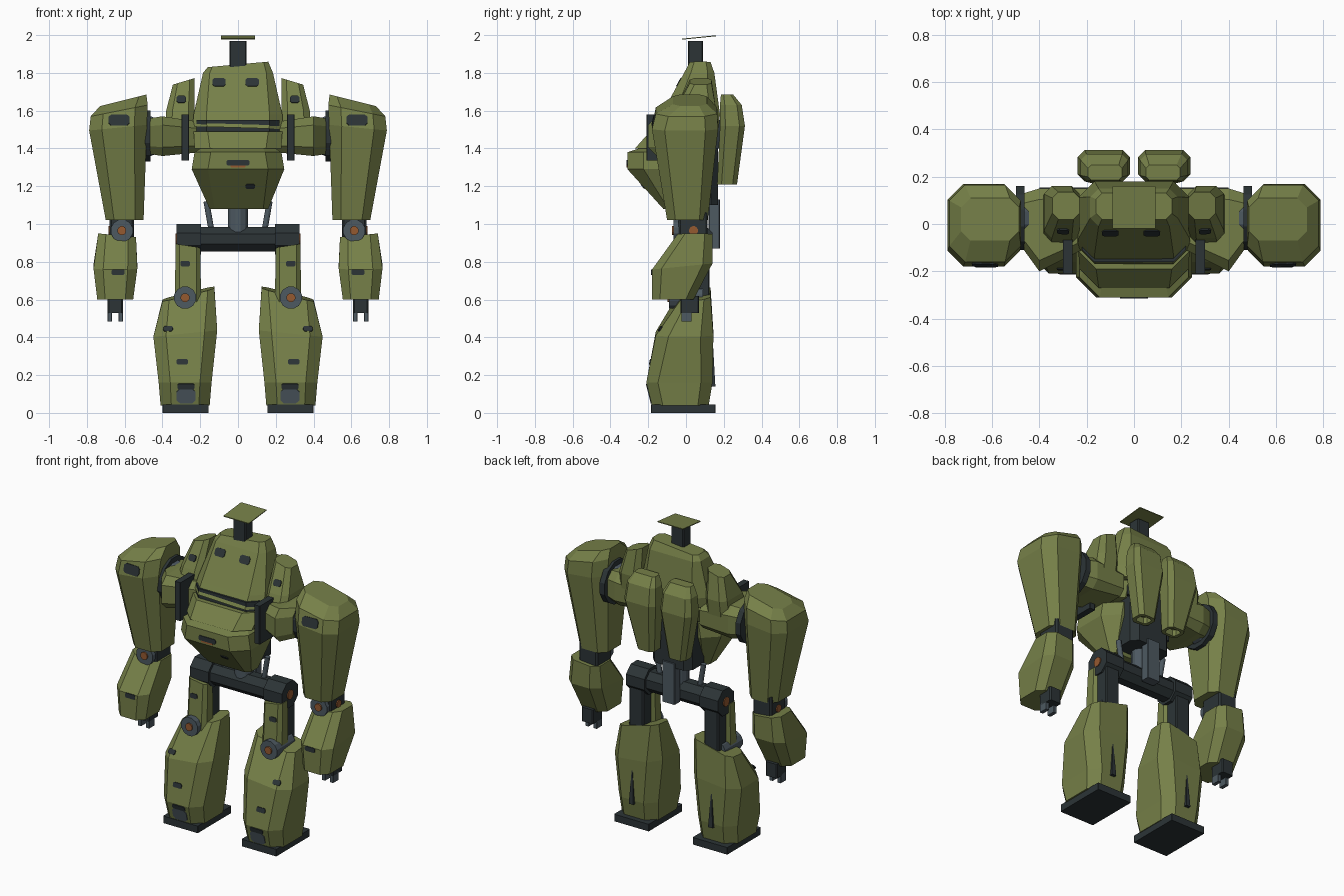
import bpy, bmesh, math
from mathutils import Matrix, Vector
from mathutils.bvhtree import BVHTree

if "Cube" in bpy.data.objects:
    bpy.data.objects.remove(bpy.data.objects["Cube"], do_unlink=True)

RIGHT, BACK, UP = Matrix.Identity(3)


def material(name, *colour):
    mat = bpy.data.materials.new(name)
    mat.use_nodes = True
    mat.diffuse_color = (*colour, 1)
    mat.node_tree.nodes["Principled BSDF"].inputs["Base Color"].default_value = (*colour, 1)
    return mat


olive = material("olive armour", 0.18, 0.215, 0.065)
dark = material("dark frame", 0.025, 0.034, 0.037)
steel = material("blue grey steel", 0.075, 0.1, 0.12)
orange = material("orange joint", 0.3, 0.1, 0.03)


def ring(height, across, along, slope=0, lean=0, bevel=0.22):
    """Rectangle with cut corners; slope and lean tip it sideways and backwards."""
    (left, right), (front, rear) = across, along
    centre = Vector((left + right, front + rear)) / 2
    half = Vector((right - left, rear - front)) / 2
    cut = 2 * bevel * min(half)
    points = []
    for sx, sy in ((-1, -1), (1, -1), (1, 1), (-1, 1)):
        corner = [Vector((sx * (half.x - cut), sy * half.y)), Vector((sx * half.x, sy * (half.y - cut)))]
        if sx * sy > 0:
            corner.reverse()
        for p in corner:
            points.append(Vector((*(centre + p), height + slope * p.x + lean * p.y)))
    # Keep every ring running the same way round
    points.sort(key=lambda p: math.atan2((p.y - centre.y) / half.y, (p.x - centre.x) / half.x))
    return points


def shell(name, *rings, mat=olive, sideways=False):
    """Skin a stack of rings and cap both ends; sideways stacks run along x."""
    bm = bmesh.new()
    loops = [[bm.verts.new(p.zxy if sideways else p) for p in points] for points in rings]
    for low, high in zip(loops, loops[1:]):
        for i in range(len(low)):
            bm.faces.new((low[i - 1], low[i], high[i], high[i - 1]))
    bm.faces.new(loops[0])
    bm.faces.new(loops[-1])
    bmesh.ops.recalc_face_normals(bm, faces=bm.faces)
    mesh = bpy.data.meshes.new(name)
    bm.to_mesh(mesh)
    bm.free()
    mesh.materials.append(mat)
    obj = bpy.data.objects.new(name, mesh)
    bpy.context.collection.objects.link(obj)
    return obj


def block(name, across, along, upright, mat=dark, bevel=0.08):
    return shell(name, *(ring(z, across, along, bevel=bevel) for z in upright), mat=mat)


def rod(name, centre, span, radius, mat=dark, sides=12, flare=1):
    """Prism centred on a point; flare scales its far end."""
    turn = span.to_track_quat('Z', 'Y')
    angles = [math.tau * (i + 0.5) / sides for i in range(sides)]
    circle = [turn @ Vector((math.cos(a), math.sin(a), 0)) * radius for a in angles]
    return shell(name, [centre - span / 2 + p for p in circle],
                 [centre + span / 2 + p * flare for p in circle], mat=mat)


def pivot(name, centre, span, radius, mat=steel):
    """Joint drum with an orange bearing standing slightly out of its end."""
    rod(name, centre, span, radius, mat)
    rod(name + "_bearing", centre + span * 0.05, span, radius * 0.4, orange)


def mark(name, target, x, z, wide=0.05, tall=0.03, mat=dark):
    """Thin plate laid on the front surface of a part."""
    mesh = target.data
    tree = BVHTree.FromPolygons([v.co for v in mesh.vertices], [p.vertices[:] for p in mesh.polygons])
    hit, normal, _, _ = tree.ray_cast(Vector((x, -2, z)), BACK)
    turn = normal.to_track_quat('Z', 'Y')
    across, along = (-wide / 2, wide / 2), (-tall / 2, tall / 2)
    shell(name, *([hit + turn @ p for p in ring(depth, across, along)] for depth in (-0.003, 0.004)), mat=mat)


# Torso: belly, belt and sloping chest
belly = shell("belly", ring(height=1.08, across=(-0.15, 0.16), along=(-0.12, 0)),
              ring(height=1.29, across=(-0.245, 0.245), along=(-0.31, 0.08)),
              ring(height=1.38, across=(-0.23, 0.23), along=(-0.31, 0.08)),
              ring(height=1.4, across=(-0.2, 0.2), along=(-0.25, 0.05)))
shell("belt", ring(height=1.4, across=(-0.23, 0.23), along=(-0.27, 0.1)),
      ring(height=1.49, across=(-0.235, 0.235), along=(-0.19, 0.15)))
block("belt_gap", across=(-0.22, 0.22), along=(-0.16, 0.1), upright=(1.45, 1.55), bevel=0.2)
chest = shell("chest", ring(height=1.51, across=(-0.24, 0.24), along=(-0.17, 0.17), slope=-0.03),
              ring(height=1.58, across=(-0.235, 0.235), along=(-0.13, 0.18)),
              ring(height=1.8, across=(-0.185, 0.185), along=(-0.01, 0.15)),
              ring(height=1.845, across=(-0.16, 0.16), along=(0.02, 0.13), slope=0.09))
block("torso_core", across=(-0.14, 0.14), along=(-0.02, 0.17), upright=(1.1, 1.55), bevel=0.2)
mark("belly_hatch", belly, x=0, z=1.325, wide=0.12)
mark("belly_hatch_light", belly, x=0, z=1.305, wide=0.08, tall=0.01, mat=orange)
mark("belly_marking", belly, x=0.065, z=1.2)
mark("right_chest_sensor", chest, x=-0.1, z=1.75, wide=0.07, tall=0.05)
mark("left_chest_sensor", chest, x=0.075, z=1.75, wide=0.07, tall=0.05)

# Neck mast and flat head plate
block("neck_mast", across=(-0.045, 0.045), along=(0.01, 0.09), upright=(1.8, 1.97))
shell("head_plate", *(ring(height, across=(-0.09, 0.09), along=(-0.02, 0.16), lean=0.1, bevel=0.01)
                      for height in (1.985, 1.99)))

# Waist and pelvis
hips = Vector((0, 0.06, 0.92))
rod("pelvis_beam", hips, RIGHT * 0.5, radius=0.07, sides=8)
rod("waist_column", hips + UP * 0.1, UP * 0.25, radius=0.055, mat=steel)
block("waist_rear_plate", across=(-0.045, 0.045), along=(0.12, 0.18), upright=(0.87, 1.13), mat=steel)

# Everything from here on is built on the left and mirrored at the end
centre_parts = set(bpy.data.objects)
rod("left_waist_piston", hips + RIGHT * 0.15 + UP * 0.1, UP * 0.2 + RIGHT * 0.035, radius=0.016, mat=steel)
rod("left_hip", hips + RIGHT * 0.26, RIGHT * 0.13, radius=0.088, sides=8)
rod("left_hip_bearing", hips + RIGHT * 0.26, RIGHT * 0.14, radius=0.03, mat=orange)

# Thigh and knee
thigh = shell("left_thigh_armour", ring(height=0.58, across=(0.195, 0.335), along=(-0.06, 0.05)),
              ring(height=0.885, across=(0.2, 0.33), along=(-0.04, 0.05), slope=0.15))
block("left_thigh_frame", across=(0.215, 0.315), along=(0.04, 0.125), upright=(0.56, 0.93))
pivot("left_knee", Vector((0.28, 0, 0.61)), BACK * -0.18, radius=0.06)
mark("left_thigh_marking", thigh, x=0.28, z=0.79)

# Shin and foot
shin = shell("left_shin", ring(height=0.04, across=(0.15, 0.41), along=(-0.18, 0.12)),
             ring(height=0.16, across=(0.14, 0.42), along=(-0.21, 0.14)),
             ring(height=0.42, across=(0.11, 0.448), along=(-0.16, 0.145), slope=-0.1),
             ring(height=0.63, across=(0.125, 0.4), along=(-0.03, 0.13), slope=-0.25, lean=0.1))
block("left_foot", across=(0.155, 0.4), along=(-0.185, 0.155), upright=(0, 0.045), bevel=0.01)
mark("left_ankle_vent", shin, x=0.275, z=0.09, wide=0.1, tall=0.08, mat=steel)
mark("left_ankle_vent_top", shin, x=0.275, z=0.14, wide=0.09)
mark("left_shin_marking", shin, x=0.295, z=0.27, wide=0.06)
mark("left_shin_side_marking", shin, x=0.37, z=0.445)
rod("left_calf_fin", Vector((0.28, 0.14, 0.25)), UP * 0.22, radius=0.022, sides=4, flare=0.2)

# Collar and shoulder joint
pad = shell("left_collar_pad", ring(height=1.5, across=(0.23, 0.385), along=(-0.1, 0.15)),
            ring(height=1.6, across=(0.23, 0.38), along=(-0.06, 0.16)),
            ring(height=1.755, across=(0.23, 0.345), along=(0.02, 0.135), slope=-0.3))
mark("left_pad_marking", pad, x=0.3, z=1.66, tall=0.04)
shell("left_collar", ring(height=0.2, across=(-0.1, 0.15), along=(1.38, 1.54)),
      ring(height=0.4, across=(-0.2, 0.15), along=(1.36, 1.57)),
      ring(height=0.465, across=(-0.11, 0.13), along=(1.37, 1.56)), sideways=True)
block("left_collar_bracket", across=(0.26, 0.3), along=(-0.21, -0.04), upright=(1.335, 1.58))
shoulder = Vector((0.48, 0.025, 1.465))
rod("left_shoulder_cone", shoulder - RIGHT * 0.04, RIGHT * 0.1, radius=0.08, mat=steel, flare=1.5)
rod("left_shoulder_ring", shoulder, RIGHT * 0.035, radius=0.14)

# Upper arm
arm = shell("left_upper_arm", ring(height=1.02, across=(0.5, 0.7), along=(-0.1, 0.115)),
            ring(height=1.51, across=(0.482, 0.788), along=(-0.18, 0.17), slope=-0.1),
            ring(height=1.6, across=(0.478, 0.78), along=(-0.16, 0.165), slope=-0.2),
            ring(height=1.655, across=(0.485, 0.73), along=(-0.07, 0.11), slope=-0.25))
mark("left_shoulder_panel", arm, x=0.63, z=1.55, wide=0.11, tall=0.06)

# Elbow and forearm
elbow = Vector((0.615, 0.02, 0.965))
block("left_elbow_block", across=(0.55, 0.68), along=(-0.04, 0.115), upright=(0.93, 1.06))
pivot("left_elbow", elbow, BACK * -0.17, radius=0.06)
pivot("left_elbow_side", elbow + BACK * 0.02, RIGHT * 0.13, radius=0.06, mat=dark)
forearm = shell("left_forearm", ring(height=0.6, across=(0.555, 0.745), along=(-0.18, 0.04)),
                ring(height=0.775, across=(0.533, 0.765), along=(-0.18, 0.14), lean=0.1),
                ring(height=0.94, across=(0.54, 0.74), along=(-0.045, 0.14), slope=0.1))
mark("left_forearm_marking", forearm, x=0.635, z=0.745, wide=0.07)

# Hand with two fingers
block("left_palm", across=(0.61, 0.69), along=(-0.03, 0.07), upright=(0.53, 0.62))
for label, x in (("inner", 0.61), ("outer", 0.667)):
    block(f"left_{label}_finger", across=(x, x + 0.023), along=(-0.025, 0.03), upright=(0.485, 0.54), mat=steel)

# Back thruster pod with a hollow outlet
recess = ring(height=1.25, across=(0.07, 0.15), along=(0.185, 0.25))
shell("left_thruster_pod", recess, [p - UP * 0.04 for p in recess],
      ring(height=1.21, across=(0.05, 0.17), along=(0.165, 0.27)),
      ring(height=1.52, across=(0.017, 0.238), along=(0.18, 0.312)),
      ring(height=1.63, across=(0.025, 0.225), along=(0.18, 0.295)),
      ring(height=1.685, across=(0.05, 0.195), along=(0.185, 0.25)))
block("left_pod_mount", across=(0.06, 0.16), along=(0.12, 0.2), upright=(1.4, 1.55))

# Mirror the left parts to the right
for part in set(bpy.data.objects) - centre_parts:
    if part.name.startswith("left_"):
        mesh = part.data.copy()
        mesh.transform(Matrix.Diagonal((-1, 1, 1, 1)))
        mesh.flip_normals()
        twin = bpy.data.objects.new(part.name.replace("left_", "right_"), mesh)
        bpy.context.collection.objects.link(twin)
